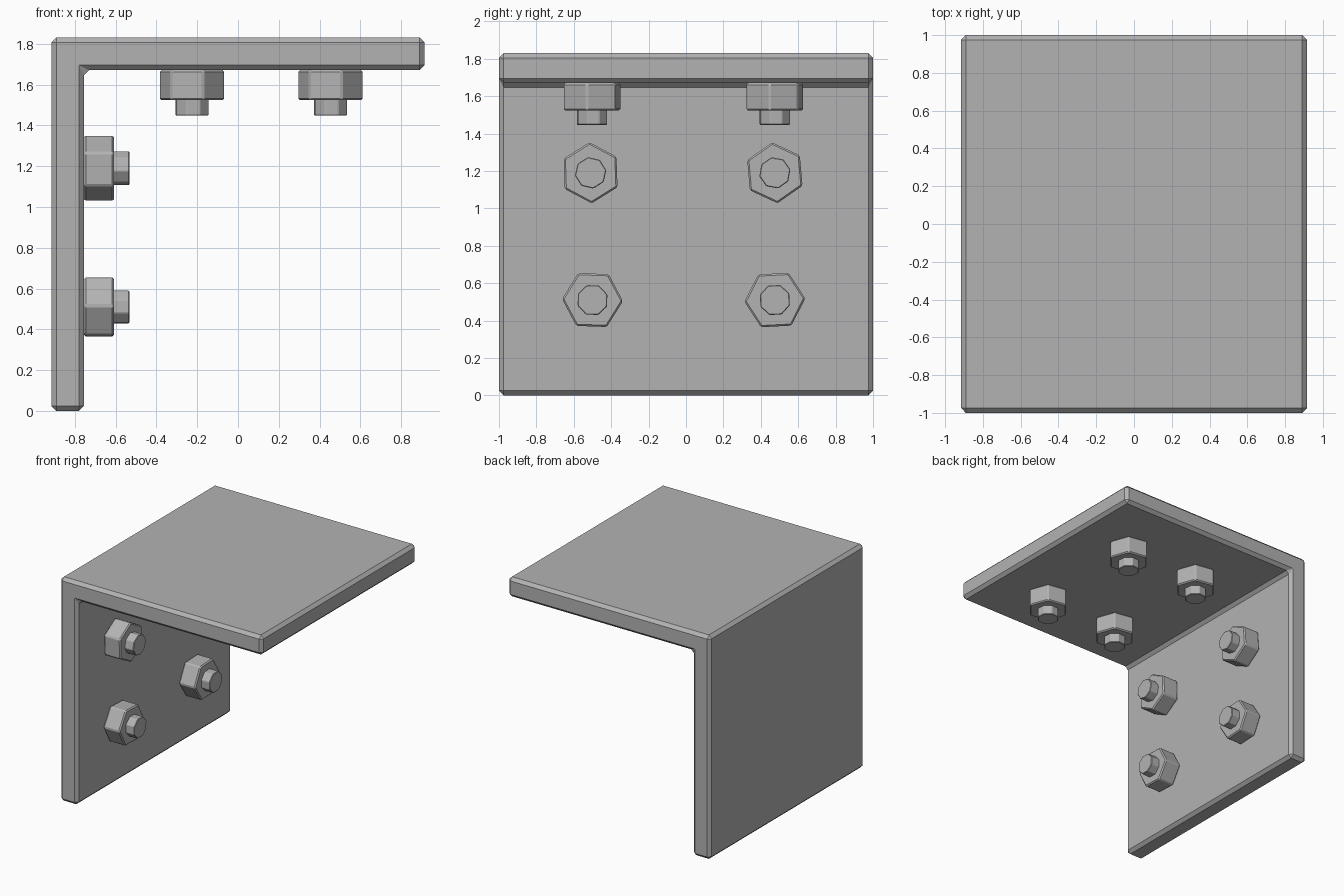
import bpy, bmesh
from math import radians, pi
from mathutils import Matrix, Vector

cube = bpy.data.objects.get("Cube")
if cube:
    bpy.data.objects.remove(cube, do_unlink=True)

steel = bpy.data.materials.new("grey_steel")
steel.use_nodes = True
colour = (0.45, 0.45, 0.45, 1)
steel.diffuse_color = colour
steel.node_tree.nodes["Principled BSDF"].inputs["Base Color"].default_value = colour


def add_object(name, bm, bevel):
    bmesh.ops.recalc_face_normals(bm, faces=bm.faces)
    mesh = bpy.data.meshes.new(name)
    bm.to_mesh(mesh)
    bm.free()
    mesh.materials.append(steel)
    ob = bpy.data.objects.new(name, mesh)
    bpy.context.collection.objects.link(ob)
    mod = ob.modifiers.new("chamfer", "BEVEL")
    mod.width = bevel
    mod.segments = 1
    mod.limit_method = "ANGLE"
    return ob


def prism(name, sides, radius, start, end, turn, place, bevel):
    """Upright prism between two heights, moved into place by a matrix."""
    bm = bmesh.new()
    bmesh.ops.create_cone(bm, cap_ends=True, segments=sides, radius1=radius,
                          radius2=radius, depth=end - start)
    spin = Matrix.Rotation(radians(turn), 4, "Z")
    lift = Matrix.Translation((0, 0, (start + end) / 2))
    bmesh.ops.transform(bm, matrix=place @ lift @ spin, verts=bm.verts)
    return add_object(name, bm, bevel)


# L-shaped bracket
HALF, TOP, THICK = 0.915, 1.83, 0.16
profile = [(-HALF, 0), (-HALF + THICK, 0), (-HALF + THICK, TOP - THICK),
           (HALF, TOP - THICK), (HALF, TOP), (-HALF, TOP)]
bm = bmesh.new()
face = bm.faces.new([bm.verts.new((x, -1, z)) for x, z in profile])
side = bmesh.ops.extrude_face_region(bm, geom=[face])["geom"]
bmesh.ops.translate(bm, vec=(0, 2, 0),
                    verts=[v for v in side if isinstance(v, bmesh.types.BMVert)])
add_object("angle_bracket", bm, 0.025)


def nut_and_bolt(label, place, turn):
    prism(label + "_nut", 6, 0.163, 0, 0.147, turn, place, 0.009)
    prism(label + "_bolt_end", 8, 0.085, 0.12, 0.223, turn + 22.5, place, 0.004)


# Fasteners on the upright plate, pointing +x
wall = Matrix.Translation((-HALF + THICK, 0, 0)) @ Matrix.Rotation(pi / 2, 4, "Y")
for label, y, z, turn in (("lower_front", -0.5, 0.51, -2), ("lower_back", 0.475, 0.51, 3),
                          ("upper_front", -0.51, 1.19, 32), ("upper_back", 0.475, 1.19, 35)):
    nut_and_bolt(label, Matrix.Translation((0, y, z)) @ wall, turn)

# Fasteners under the top plate, pointing down
under = Matrix.Translation((0, 0, TOP - THICK)) @ Matrix.Rotation(pi, 4, "X")
for row, x in (("inner", -0.225), ("outer", 0.453)):
    for end, y in (("front", -0.502), ("back", 0.475)):
        nut_and_bolt("top_%s_%s" % (row, end), Matrix.Translation((x, y, 0)) @ under, 40)
